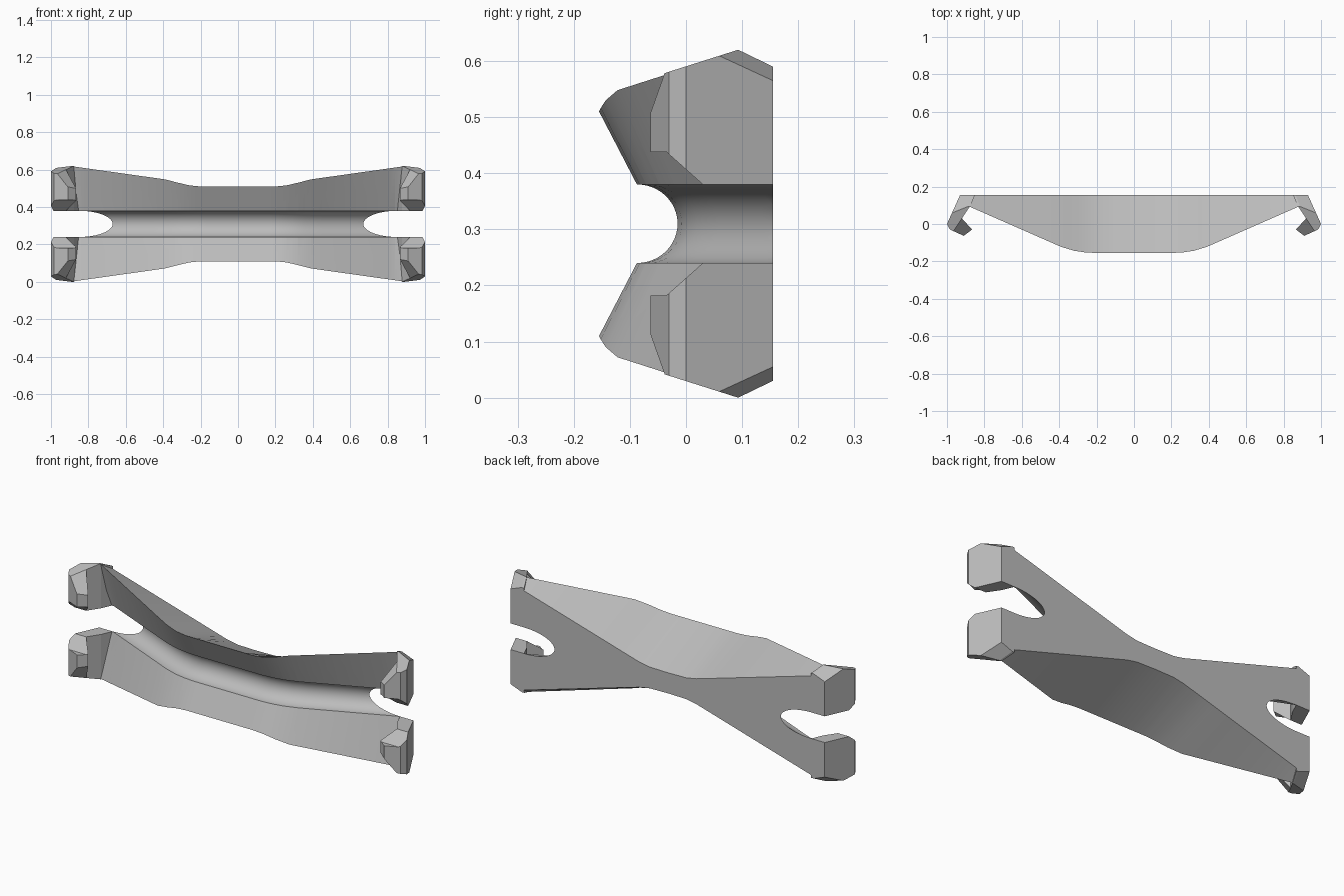
import bpy, bmesh, math
from mathutils import Vector

if "Cube" in bpy.data.objects:
    bpy.data.objects.remove(bpy.data.objects["Cube"])

MID = 0.31      # height of the symmetry plane; parts are modelled around it
BACK = 0.155    # flat rear face

grey = bpy.data.materials.new("plain grey")
grey.use_nodes = True
colour = (0.5, 0.5, 0.5, 1)
grey.diffuse_color = colour
grey.node_tree.nodes["Principled BSDF"].inputs["Base Color"].default_value = colour


def make(name, bm):
    bmesh.ops.recalc_face_normals(bm, faces=bm.faces)
    mesh = bpy.data.meshes.new(name)
    bm.to_mesh(mesh)
    bm.free()
    mesh.materials.append(grey)
    obj = bpy.data.objects.new(name, mesh)
    obj.location.z = MID
    bpy.context.collection.objects.link(obj)
    return obj


def loft(rings):
    bm = bmesh.new()
    loops = [[bm.verts.new(p) for p in ring] for ring in rings]
    for a, b in zip(loops, loops[1:]):
        for i in range(len(a)):
            j = (i + 1) % len(a)
            bm.faces.new((a[i], a[j], b[j], b[i]))
    bm.faces.new(loops[0])
    bm.faces.new(loops[-1])
    return bm


def trim(bm, a, b, c):
    """Slice off everything above the plane through three points."""
    a, b, c = Vector(a), Vector(b), Vector(c)
    n = (b - a).cross(c - a)
    if n.z < 0:
        n = -n
    geom = bm.verts[:] + bm.edges[:] + bm.faces[:]
    cut = bmesh.ops.bisect_plane(bm, geom=geom, plane_co=a, plane_no=n, clear_outer=True)
    edges = [e for e in cut["geom_cut"] if isinstance(e, bmesh.types.BMEdge)]
    bmesh.ops.holes_fill(bm, edges=edges)


def boolean(obj, tool, operation):
    mod = obj.modifiers.new(operation.lower(), "BOOLEAN")
    mod.operation, mod.object, mod.solver = operation, tool, "EXACT"
    tool.hide_render = True
    tool.hide_set(True)


def finish(obj, smooth):
    bpy.ops.object.select_all(action="DESELECT")
    obj.select_set(True)
    bpy.context.view_layer.objects.active = obj
    for mod in list(obj.modifiers):
        bpy.ops.object.modifier_apply(modifier=mod.name)
    if smooth:
        bpy.ops.object.shade_smooth_by_angle(angle=math.radians(25))


def along(points, x):
    x = abs(x)
    for (x0, v0), (x1, v1) in zip(points, points[1:]):
        if x <= x1 or (x1, v1) == points[-1]:
            return v0 + (v1 - v0) * (x - x0) / (x1 - x0)


# Bar: curves of the front ridge, its height, the rear edge and the groove lip
ridge_y = [(0, -.155), (.2, -.155), (.26, -.152), (.32, -.143), (.39, -.122), (.88, .093)]
ridge_z = [(0, .2), (.2, .2), (.26, .206), (.32, .22), (.39, .238), (.88, .307)]
rear_z = [(0, .055), (.11, .057), (.17, .068), (.9, .28)]
lip = [(0, .068), (.2, .068), (.39, .075), (.88, .075)]


def bar_ring(x):
    y, z, r = along(ridge_y, x), along(ridge_z, x), along(rear_z, x)
    yl = min(y + along(lip, x), BACK - .004)
    upper = [(x, BACK, r), (x, y, z), (x, yl, .069)]
    return upper + [(px, py, -pz) for px, py, pz in reversed(upper)]


def groove_ring(x):
    yl = along(ridge_y, x) + along(lip, x)
    arc = [math.pi * i / 24 for i in range(25)]
    curve = [(x, yl + math.sin(t) * (along(lip, x) + .004), math.cos(t) * .07) for t in arc]
    return [(x, yl - .4, .07)] + curve + [(x, yl - .4, -.07)]


half = [0, .11, .14, .17, .2, .23, .26, .29, .32, .355, .39, .45, .51, .57, .63, .69, .75, .8, .84, .88]
stations = [-x for x in reversed(half[1:])] + half
bar = make("grooved_bar", loft([bar_ring(x) for x in stations]))
groove = make("groove_cutter", loft([groove_ring(x) for x in [-1.05] + stations + [1.05]]))
boolean(bar, groove, "DIFFERENCE")
finish(bar, True)

# Hooked feet: plan outline trimmed by slanted planes and by a side outline
plan = [(.85, BACK), (.877, .094), (.92, .03), (.866, -.03), (.91, -.063),
        (.984, -.03), (1, 0), (.93, BACK)]
side = [(BACK, .07), (.03, .07), (-.035, .128), (-.08, .128), (-.08, .2),
        (-.063, .235), (-.052, .264), (.093, .31), (BACK, .28), (.2, .26), (.2, .07)]
foot_bm = loft([[(x, y, z) for x, y in plan] for z in (0, .4)])
trim(foot_bm, (.93, BACK, .255), (.97, .06, .30), (.885, .095, .31))
trim(foot_bm, (.92, .03, .29), (.957, -.03, .268), (.866, -.03, .19))
feet = make("hooked_feet", foot_bm)
side_tool = make("foot_side_cutter", loft([[(x, y, z) for y, z in side] for x in (.7, 1.2)]))
boolean(feet, side_tool, "INTERSECT")
mirror = feet.modifiers.new("mirror", "MIRROR")
mirror.use_axis = (True, False, True)
finish(feet, False)

# Helpers are no longer needed
for tool in (groove, side_tool):
    bpy.data.objects.remove(tool)
